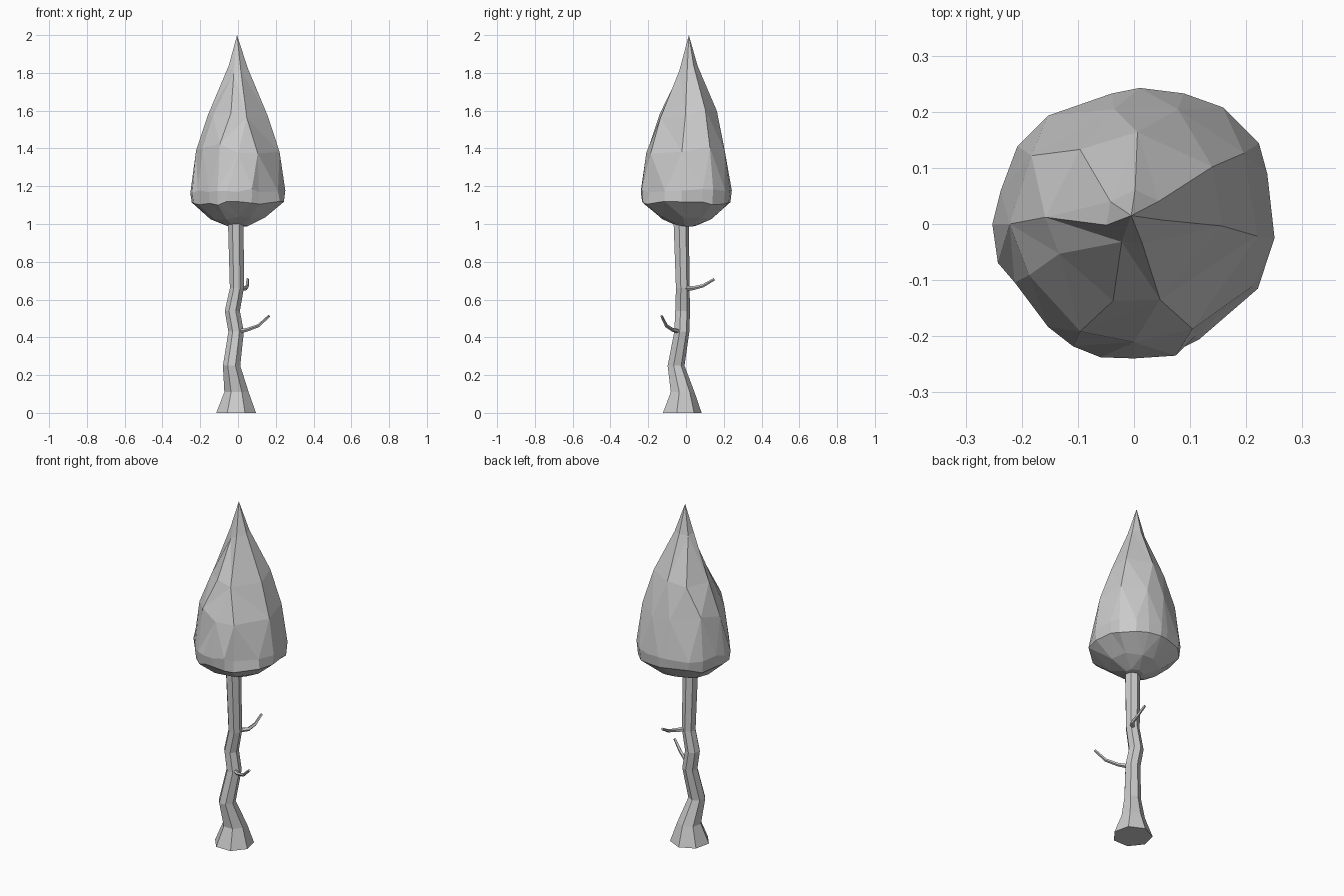
import bpy, bmesh, random
from math import pi, sin, cos
from mathutils import Vector

random.seed(4)
cube = bpy.data.objects.get("Cube")
if cube:
    bpy.data.objects.remove(cube)

grey = bpy.data.materials.new("plain grey")
grey.use_nodes = True
grey.diffuse_color = (0.6, 0.6, 0.6, 1)
grey.node_tree.nodes["Principled BSDF"].inputs["Base Color"].default_value = (0.6, 0.6, 0.6, 1)


def skin(name, rings, tip=None):
    """Join rings of points into a closed, flat shaded body."""
    bm = bmesh.new()
    loops = []
    for ring in rings:
        verts = [bm.verts.new(p) for p in ring]
        loops.append([bm.edges.new((v, verts[i - 1])) for i, v in enumerate(verts)])
    for low, high in zip(loops, loops[1:]):
        bmesh.ops.bridge_loops(bm, edges=low + high)
    bmesh.ops.contextual_create(bm, geom=loops[0])
    if tip:
        top = bm.verts.new(tip)
        for e in loops[-1]:
            bm.faces.new((*e.verts, top))
    else:
        bmesh.ops.contextual_create(bm, geom=loops[-1])
    bmesh.ops.recalc_face_normals(bm, faces=bm.faces)
    mesh = bpy.data.meshes.new(name)
    bm.to_mesh(mesh)
    bm.free()
    mesh.materials.append(grey)
    obj = bpy.data.objects.new(name, mesh)
    bpy.context.collection.objects.link(obj)


# Crooked seven-sided trunk: centre x, y, height, radius
trunk = [(-.01, -.025, 0, .108), (-.008, -.021, .11, .066), (-.034, -.055, .25, .047),
         (-.01, -.024, .43, .042), (-.03, -.02, .54, .041), (-.006, -.019, .66, .038),
         (-.012, -.028, 1.04, .043)]
turn = -pi / 2 + pi / 7
skin("trunk", [[(x + r * cos(turn + i * 2 * pi / 7), y + r * sin(turn + i * 2 * pi / 7), z)
                for i in range(7)] for x, y, z, r in trunk])


# Thin bent twigs
def twig(name, path, radii):
    pts = [Vector(p) for p in path]
    rings = []
    for i, (p, r) in enumerate(zip(pts, radii)):
        along = (pts[min(i + 1, len(pts) - 1)] - pts[max(i - 1, 0)]).normalized()
        side = along.cross(Vector((0, 0, 1))).normalized()
        up = side.cross(along)
        rings.append([p + r * (side * cos(a * pi / 2.5) + up * sin(a * pi / 2.5)) for a in range(5)])
    skin(name, rings)


twig("lower_twig", [(0, -.03, .43), (.05, -.07, .44), (.11, -.105, .462), (.165, -.13, .513)],
     [.013, .01, .009, .007])
twig("upper_twig", [(.01, 0, .66), (.042, .04, .66), (.05, .09, .673), (.05, .15, .708)],
     [.014, .011, .009, .007])

# Crown outline at its widest, counter-clockwise
outline = [(.253, -.025), (.24, .09), (.225, .145), (.16, .21), (.09, .235), (.01, .245), (-.04, .235),
           (-.155, .195), (-.21, .14), (-.24, .06), (-.255, 0), (-.245, -.07), (-.215, -.105),
           (-.155, -.185), (-.11, -.22), (-.06, -.24), (0, -.242), (.075, -.237), (.12, -.215), (.23, -.12)]

# Crown rings: height, scale of the outline, number of corners, height jitter
levels = [(.99, .2, 7, .004), (1.03, .57, 10, .008), (1.11, .96, 20, .012), (1.175, .99, 20, .012),
          (1.4, .87, 10, .03), (1.59, .62, 8, .03), (1.82, .2, 7, .02)]
rings = []
for z, scale, count, jitter in levels:
    ring = []
    for i in range(count):
        k = i * len(outline) // count
        x, y = outline[k]
        s = scale
        if z > 1.15 and count == 20 and k in (18, 19):   # small ledge at the front left
            s *= .93
        ring.append((x * s, y * s + .012 * (z > 1.5), z + random.uniform(-jitter, jitter)))
    rings.append(ring)
skin("crown", rings, (-.005, .015, 2))
